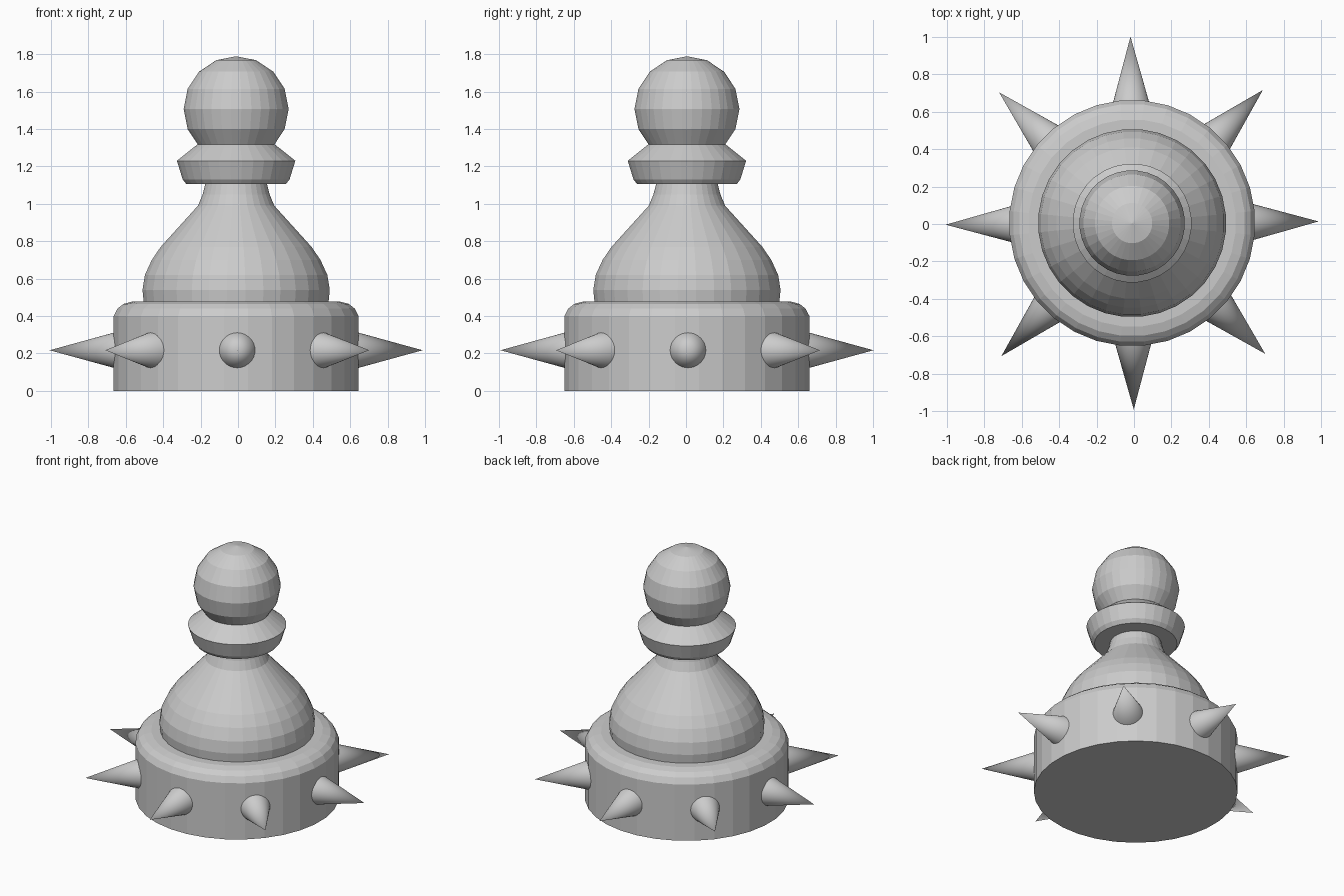
import bpy, bmesh, math
from mathutils import Vector

if "Cube" in bpy.data.objects:
    bpy.data.objects.remove(bpy.data.objects["Cube"])

CX, CY = -0.01, 0.005
SEGMENTS = 32

def lathe(name, profile):
    """Revolve (radius, height) points into a closed, flat-faced solid."""
    bm = bmesh.new()
    rings = []
    for r, z in profile:
        if r == 0:
            rings.append([bm.verts.new((0, 0, z))] * SEGMENTS)
        else:
            angles = [math.tau * (i + 0.5) / SEGMENTS for i in range(SEGMENTS)]
            rings.append([bm.verts.new((r * math.cos(a), r * math.sin(a), z)) for a in angles])
    for lo, hi in zip(rings, rings[1:]):
        for i in range(SEGMENTS):
            j = (i + 1) % SEGMENTS
            quad = dict.fromkeys((lo[i], lo[j], hi[j], hi[i]))
            bm.faces.new(list(quad))
    # cap open ends
    if profile[0][0]:
        bm.faces.new(rings[0][::-1])
    if profile[-1][0]:
        bm.faces.new(rings[-1])
    bmesh.ops.recalc_face_normals(bm, faces=bm.faces)
    mesh = bpy.data.meshes.new(name)
    bm.to_mesh(mesh)
    bm.free()
    obj = bpy.data.objects.new(name, mesh)
    obj.location = (CX, CY, 0)
    bpy.context.collection.objects.link(obj)
    return obj

# Drum base with rounded shoulder
lathe("base", [(0.658, 0), (0.658, 0.40), (0.637, 0.44), (0.605, 0.465), (0.555, 0.478)])

# Bell-shaped body and neck
lathe("body", [(0.495, 0.46), (0.503, 0.54), (0.49, 0.62), (0.453, 0.70), (0.405, 0.77),
               (0.355, 0.825), (0.305, 0.88), (0.205, 0.99), (0.18, 1.05), (0.162, 1.12)])

# Collar
lathe("collar", [(0.267, 1.105), (0.287, 1.13), (0.318, 1.23), (0.23, 1.30), (0.185, 1.335)])

# Ball head, eight bands from pole to pole
R, ZC = 0.282, 1.507
head = [(0, ZC - R)]
head += [(R * math.sin(k * math.pi / 8), ZC - R * math.cos(k * math.pi / 8)) for k in range(1, 8)]
head.append((0, ZC + R))
lathe("head", head)

# Eight spikes around the base
INNER, TIP = 0.60, 0.997
for k in range(8):
    a = k * math.tau / 8 + math.radians(0.5)
    out = Vector((math.cos(a), math.sin(a), 0))
    pos = Vector((CX, CY, 0.217)) + out * (INNER + TIP) / 2
    bpy.ops.mesh.primitive_cone_add(vertices=32, radius1=0.109, radius2=0, depth=TIP - INNER,
                                    location=pos, rotation=out.to_track_quat('Z', 'Y').to_euler())
    bpy.context.object.name = f"spike_{k + 1}"
    bpy.ops.object.shade_smooth_by_angle(angle=math.radians(40))
